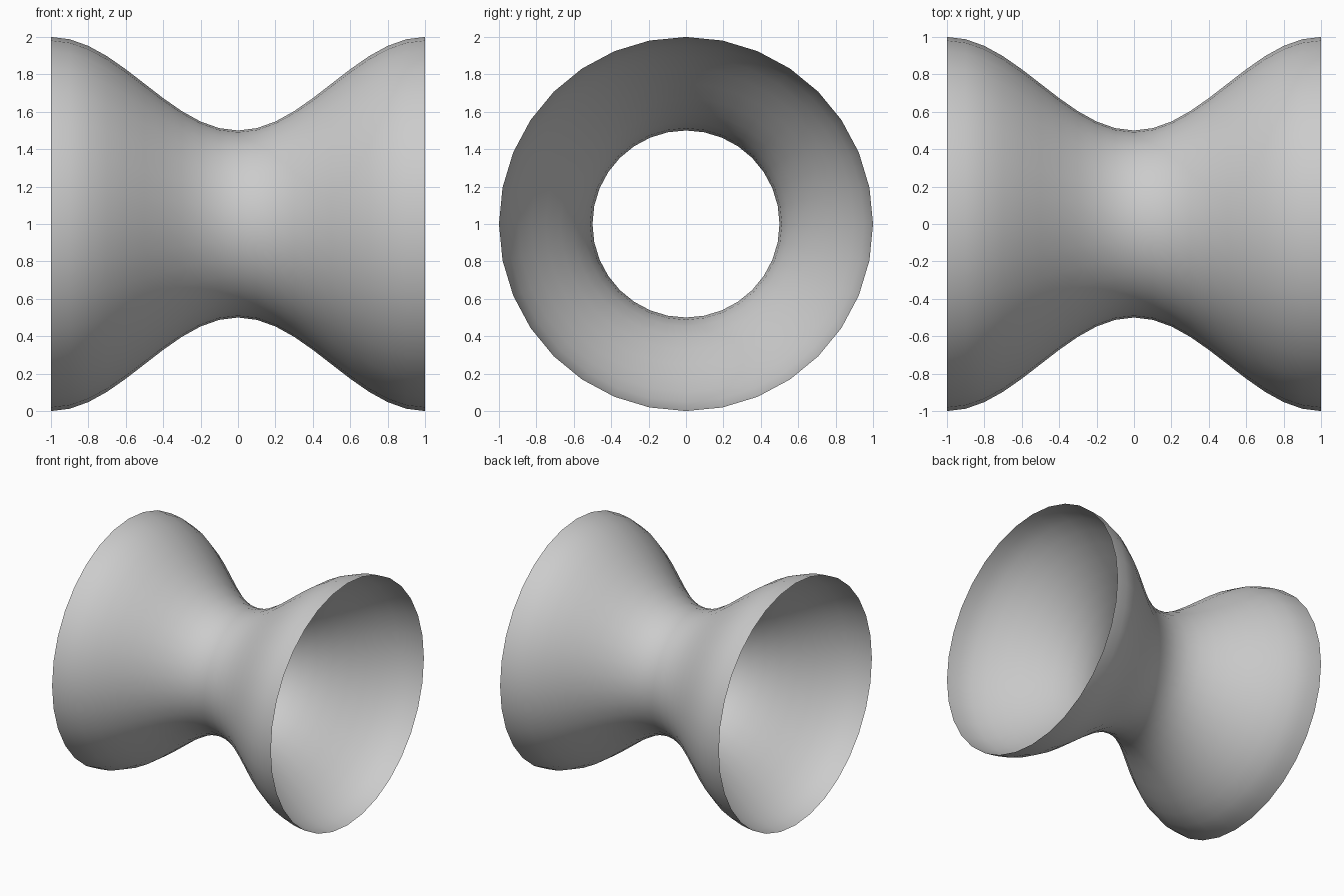
import bpy, bmesh
from math import cos, sin, pi, tau

if "Cube" in bpy.data.objects:
    bpy.data.objects.remove(bpy.data.objects["Cube"])

SIDES, STEPS = 32, 20

# Open spool shell: cosine profile revolved around the x axis
bm = bmesh.new()
rings = []
for i in range(STEPS + 1):
    x = -1 + 2 * i / STEPS
    r = 0.75 - 0.25 * cos(pi * x)
    rings.append([bm.verts.new((x, r * cos(tau * k / SIDES), 1 + r * sin(tau * k / SIDES)))
                  for k in range(SIDES)])
for a, b in zip(rings, rings[1:]):
    for k in range(SIDES):
        n = (k + 1) % SIDES
        face = bm.faces.new((a[k], a[n], b[n], b[k]))
        face.smooth = True

# Make normals point away from the axis
bm.normal_update()
for f in bm.faces:
    c = f.calc_center_median()
    if f.normal.y * c.y + f.normal.z * (c.z - 1) < 0:
        f.normal_flip()

mesh = bpy.data.meshes.new("spool_shell")
bm.to_mesh(mesh)
bm.free()
bpy.context.collection.objects.link(bpy.data.objects.new("spool_shell", mesh))
